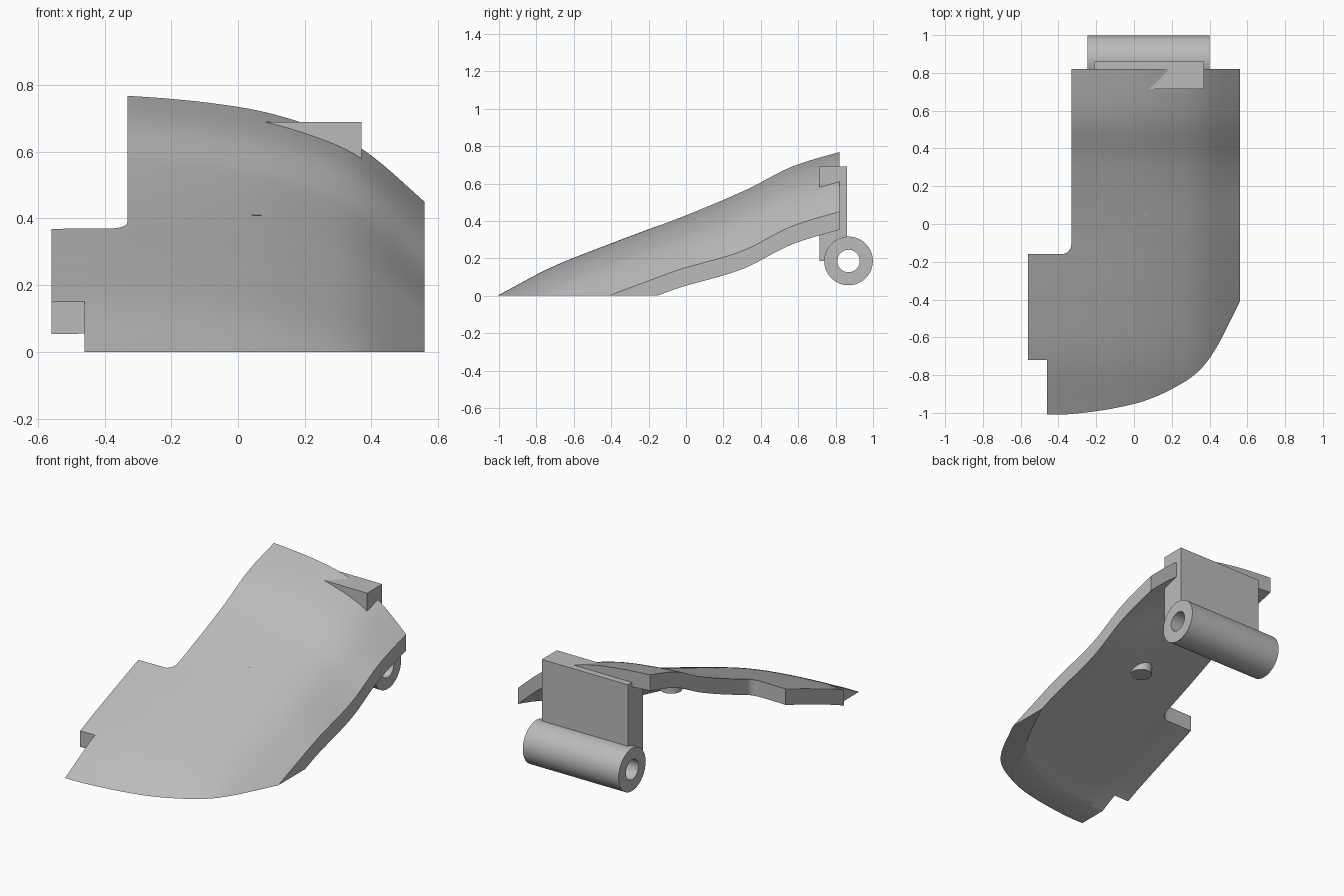
import bpy, bmesh, math
from mathutils import Vector, Matrix

cube = bpy.data.objects.get("Cube")
if cube:
    bpy.data.objects.remove(cube)

grey = bpy.data.materials.new("plain grey")
grey.use_nodes = True
colour = (0.5, 0.5, 0.5, 1)
grey.diffuse_color = colour
grey.node_tree.nodes["Principled BSDF"].inputs["Base Color"].default_value = colour


def finish(bm, name):
    bmesh.ops.recalc_face_normals(bm, faces=bm.faces)
    mesh = bpy.data.meshes.new(name)
    bm.to_mesh(mesh)
    bm.free()
    mesh.materials.append(grey)
    ob = bpy.data.objects.new(name, mesh)
    bpy.context.collection.objects.link(ob)
    return ob


def select(ob):
    bpy.ops.object.select_all(action='DESELECT')
    ob.select_set(True)
    bpy.context.view_layer.objects.active = ob


def smooth(ob):
    select(ob)
    bpy.ops.object.shade_smooth_by_angle(angle=math.radians(30))


def cut(ob, cutter, operation):
    select(ob)
    mod = ob.modifiers.new("cut", 'BOOLEAN')
    mod.object, mod.operation, mod.solver = cutter, operation, 'EXACT'
    bpy.ops.object.modifier_apply(modifier=mod.name)
    bpy.data.objects.remove(cutter)


def prism(points, z0, z1, name):
    bm = bmesh.new()
    face = bm.faces.new([bm.verts.new((x, y, z0)) for x, y in points])
    top = bmesh.ops.extrude_face_region(bm, geom=[face])["geom"]
    verts = [v for v in top if isinstance(v, bmesh.types.BMVert)]
    bmesh.ops.translate(bm, verts=verts, vec=(0, 0, z1 - z0))
    return finish(bm, name)


def cylinder(name, radius, depth, centre, axis, sides=64):
    bm = bmesh.new()
    turn = Vector((0, 0, 1)).rotation_difference(Vector(axis)).to_matrix().to_4x4()
    bmesh.ops.create_cone(bm, cap_ends=True, segments=sides, radius1=radius, radius2=radius,
                          depth=depth, matrix=Matrix.Translation(centre) @ turn)
    return finish(bm, name)


def curve(points, t):
    """Smooth curve through a few (position, height) points."""
    n = len(points)

    def slope(i):
        a, b = points[max(i - 1, 0)], points[min(i + 1, n - 1)]
        return (b[1] - a[1]) / (b[0] - a[0])
    i = max(k for k in range(n - 1) if k == 0 or points[k][0] <= t)
    (t0, a), (t1, b) = points[i], points[i + 1]
    h = t1 - t0
    u = (t - t0) / h
    return (a * (1 + 2 * u) * (1 - u) ** 2 + b * u * u * (3 - 2 * u)
            + h * slope(i) * u * (1 - u) ** 2 - h * slope(i + 1) * u * u * (1 - u))


# Curved panel: crown line along y, falling away towards +x
crown = [(-1.15, -0.075), (-1, 0.003), (-0.72, 0.15), (-0.39, 0.282), (0, 0.43),
         (0.33, 0.57), (0.56, 0.687), (0.82, 0.768), (0.9, 0.785)]
fall = [(-0.6, 0), (-0.33, 0), (0, 0.033), (0.2, 0.083), (0.37, 0.158), (0.56, 0.318), (0.6, 0.36)]


def height(x, y):
    ease = min(max((y + 0.1) / 0.45, 0), 1)
    return curve(crown, y) - curve(fall, x) * (0.86 + 0.14 * ease * ease * (3 - 2 * ease))


cols, rows, thick = 48, 70, 0.097
bm = bmesh.new()
grid = [[bm.verts.new((x, y, height(x, y)))
         for x in (-0.6 + 1.2 * i / cols for i in range(cols + 1))]
        for y in (-1.15 + 2.05 * j / rows for j in range(rows + 1))]
for j in range(rows):
    for i in range(cols):
        bm.faces.new((grid[j][i], grid[j][i + 1], grid[j + 1][i + 1], grid[j + 1][i]))
new = bmesh.ops.extrude_face_region(bm, geom=bm.faces[:])["geom"]
for v in new:
    if isinstance(v, bmesh.types.BMVert):
        v.co.z -= thick
panel = finish(bm, "curved_panel")

# Plan outline with side tab, front notch and rounded inner corner
fillet = [(-0.385 + 0.053 * math.sin(a), -0.107 - 0.053 * math.cos(a))
          for a in (math.pi / 2 * k / 8 for k in range(9))]
outline = [(-0.46, -1.1), (0.56, -1.1), (0.56, 0.82), (-0.332, 0.82)] + fillet[::-1] + [
    (-0.56, -0.16), (-0.56, -0.72), (-0.46, -0.72)]
cut(panel, prism(outline, 0, 1, "outline_cutter"), 'INTERSECT')
smooth(panel)

# Rear bracket block and hinge tube, both bored through
pivot = (0.078, 0.869, 0.186)
block = prism([(-0.21, 0.715), (0.37, 0.715), (0.37, 0.86), (-0.21, 0.86)], 0.186, 0.69, "hinge_bracket")
tube = cylinder("hinge_tube", 0.13, 0.646, pivot, (1, 0, 0))
for part in (block, tube):
    cut(part, cylinder("bore_cutter", 0.06, 1.2, pivot, (1, 0, 0)), 'DIFFERENCE')
    smooth(part)

# Small round peg under the panel
smooth(cylinder("underside_peg", 0.062, 0.1, (0.03, 0.1, 0.36), (0, 0, 1), 40))
